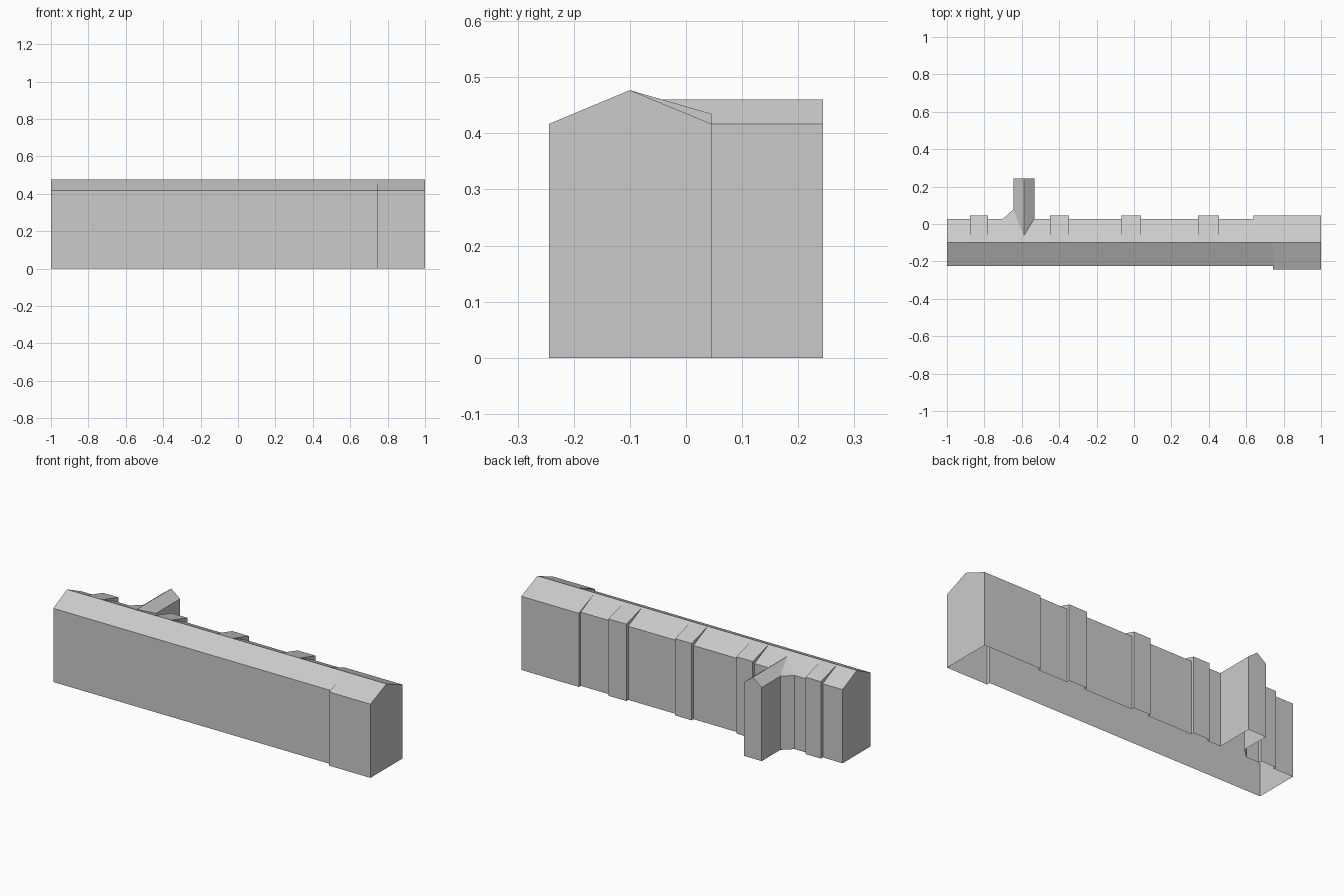
import bpy
import bmesh

cube = bpy.data.objects.get("Cube")
if cube:
    bpy.data.objects.remove(cube, do_unlink=True)

stone = bpy.data.materials.new("plain grey")
stone.use_nodes = True
GREY = (0.6, 0.6, 0.6, 1)
stone.diffuse_color = GREY
stone.node_tree.nodes["Principled BSDF"].inputs["Base Color"].default_value = GREY

EAVE, RIDGE, RIDGE_Y = 0.417, 0.477, -0.1
FRONT, FRONT_STEP = -0.224, -0.244
BACK, BACK_STEP = 0.028, 0.045


def build(name, faces):
    """Weld a list of polygons into one flat-shaded open shell."""
    bm = bmesh.new()
    for pts in faces:
        bm.faces.new([bm.verts.new(p) for p in pts])
    bmesh.ops.remove_doubles(bm, verts=bm.verts, dist=0.0005)
    bmesh.ops.recalc_face_normals(bm, faces=bm.faces)
    mesh = bpy.data.meshes.new(name)
    bm.to_mesh(mesh)
    bm.free()
    mesh.materials.append(stone)
    obj = bpy.data.objects.new(name, mesh)
    bpy.context.collection.objects.link(obj)
    return obj


def wall(a, b, top=EAVE):
    return [(*a, 0), (*b, 0), (*b, top), (*a, top)]


def side(x0, x1, y, top):
    """One wall and the roof slope above it up to the ridge."""
    return [wall((x0, y), (x1, y), top),
            [(x0, y, top), (x1, y, top), (x1, RIDGE_Y, RIDGE), (x0, RIDGE_Y, RIDGE)]]


def jog(x, y0, z0, y1, z1):
    """Return face where neighbouring bays differ in depth or eave height."""
    return [(x, y0, 0), (x, y1, 0), (x, y1, z1), (x, RIDGE_Y, RIDGE), (x, y0, z0)]


# Wing outline, including the splayed corner on its -x side
wx0, wx1, splay_x, splay_y, wing_y = -0.645, -0.533, -0.7, 0.078, 0.244
wing_x, wing_ridge = (wx0 + wx1) / 2, 0.46
apex_y = RIDGE_Y + (BACK - RIDGE_Y) * (RIDGE - wing_ridge) / (RIDGE - EAVE)
apex = (wing_x, apex_y, wing_ridge)

# Front side with the deeper end bay
faces = side(-1, 0.742, FRONT, EAVE) + side(0.742, 1, FRONT_STEP, EAVE)
faces.append(jog(0.742, FRONT, EAVE, FRONT_STEP, EAVE))

# Back side: plain bays alternating with shallow raised projections
projections = [(-0.876, -0.78), (-0.449, -0.347), (-0.067, 0.037), (0.342, 0.455)]
bays, x = [], -1
for a, b in projections:
    bays += [(x, a, BACK, EAVE), (a, b, BACK_STEP, 0.435)]
    x = b
bays += [(x, 0.64, BACK, EAVE), (0.64, 1, BACK_STEP, EAVE)]
for x0, x1, y, top in bays:
    if x0 < wing_x < x1:
        faces += side(x0, splay_x, y, top) + side(wx1, x1, y, top)
        # Roof slope cut around the wing
        faces.append([(splay_x, y, top), apex, (wx1, y, top),
                      (wx1, RIDGE_Y, RIDGE), (splay_x, RIDGE_Y, RIDGE)])
    else:
        faces += side(x0, x1, y, top)
for left, right in zip(bays, bays[1:]):
    faces.append(jog(left[1], *left[2:], *right[2:]))

# Gable ends
for x, front, back in ((-1, FRONT, BACK), (1, FRONT_STEP, BACK_STEP)):
    faces.append([(x, front, 0), (x, back, 0), (x, back, EAVE),
                  (x, RIDGE_Y, RIDGE), (x, front, EAVE)])
build("long_range", faces)

# Rear wing: walls, gable, two slopes and the splayed corner
peak = (wing_x, wing_y, wing_ridge)
build("rear_wing", [
    wall((splay_x, BACK), (wx0, splay_y)),
    wall((wx0, splay_y), (wx0, wing_y)),
    wall((wx1, BACK), (wx1, wing_y)),
    [(wx0, wing_y, 0), (wx1, wing_y, 0), (wx1, wing_y, EAVE), peak, (wx0, wing_y, EAVE)],
    [(wx0, splay_y, EAVE), (wx0, wing_y, EAVE), peak, apex],
    [(wx1, BACK, EAVE), (wx1, wing_y, EAVE), peak, apex],
    [(splay_x, BACK, EAVE), (wx0, splay_y, EAVE), apex],
])
